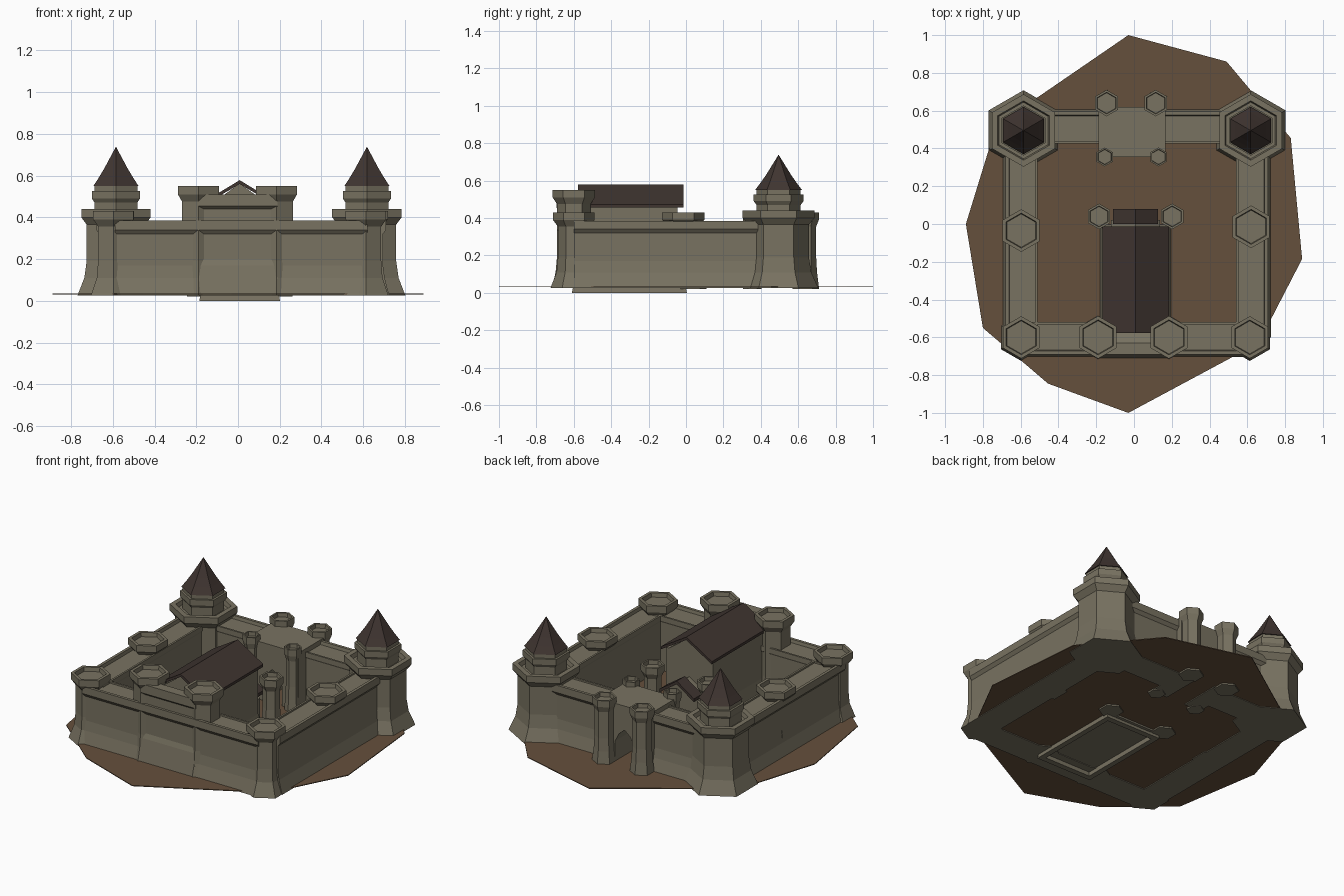
import bpy, bmesh
from math import sin, cos, pi
from mathutils import Vector

if "Cube" in bpy.data.objects:
    bpy.data.objects.remove(bpy.data.objects["Cube"])


def material(name, rgb):
    m = bpy.data.materials.new(name)
    m.diffuse_color = (*rgb, 1)
    m.use_nodes = True
    m.node_tree.nodes["Principled BSDF"].inputs["Base Color"].default_value = m.diffuse_color
    return m


STONE = material("stone", (0.19, 0.17, 0.12))
ROOF = material("roof", (0.05, 0.035, 0.03))
EARTH = material("earth", (0.13, 0.08, 0.045))


def finish(name, bm, mat):
    bmesh.ops.recalc_face_normals(bm, faces=bm.faces)
    me = bpy.data.meshes.new(name)
    bm.to_mesh(me)
    bm.free()
    me.materials.append(mat)
    ob = bpy.data.objects.new(name, me)
    bpy.context.collection.objects.link(ob)
    return ob


def loft(name, rings, mat):
    """Skin a stack of equal-length point rings and cap both ends."""
    bm = bmesh.new()
    loops = [[bm.verts.new(p) for p in r] for r in rings]
    n = len(loops[0])
    for a, b in zip(loops, loops[1:]):
        for i in range(n):
            j = (i + 1) % n
            bm.faces.new((a[i], a[j], b[j], b[i]))
    bm.faces.new(loops[0])
    bm.faces.new(loops[-1])
    return finish(name, bm, mat)


def hexagonal(name, x, y, profile, mat=STONE):
    """Six-sided turned shape with corners pointing along y."""
    return loft(name, [[(x + r * sin(i * pi / 3), y + r * cos(i * pi / 3), z)
                        for i in range(6)] for r, z in profile], mat)


def extrude(name, profile, a, b, mat=STONE):
    """Sweep a (right-hand offset, z) profile straight from a to b."""
    a, b = Vector(a), Vector(b)
    d = (b - a).normalized()
    side = Vector((d.y, -d.x))
    return loft(name, [[(*(p + side * s), z) for s, z in profile] for p in (a, b)], mat)


def tower(name, x, y, base, shaft, cap, top, foot=0.025):
    """Flared foot, plain shaft, overhanging cap with a sunken floor."""
    hexagonal(name, x, y, [
        (base, foot), (shaft * 1.08, 0.11), (shaft, 0.19), (shaft, top - 0.075),
        (cap, top - 0.04), (cap, top), (cap * 0.82, top), (cap * 0.78, top - 0.025)])


# Ground sheet
outline = [(-.03, 1), (.49, .86), (.83, .455), (.89, -.185), (.66, -.63), (-.03, -1),
           (-.455, -.845), (-.8, -.55), (-.89, 0), (-.73, .52)]
loft("ground", [[(x, y, z) for x, y in outline] for z in (0.03, 0.035)], EARTH)

# Curtain walls, walked anticlockwise so the parapet faces outward
WALL = [(-.075, .025), (.105, .025), (.083, .11), (.075, .17), (.075, .32), (.09, .34),
        (.09, .385), (.072, .385), (.068, .365), (-.068, .365), (-.068, .375), (-.08, .375),
        (-.08, .345), (-.075, .335)]
L, R, F, B = -0.59, 0.62, -0.60, 0.505
extrude("front_wall", WALL, (L, F), (R, F))
extrude("right_wall", WALL, (R, F), (R, B))
extrude("back_wall_right", WALL, (R, B), (0.15, B))
extrude("back_wall_left", WALL, (-0.17, B), (L, B))
extrude("left_wall", WALL, (L, B), (L, F))

# Raised entrance front between the tall towers
extrude("entrance_front", [(-.03, .03), (.11, .03), (.085, .17), (.075, .2), (.075, .44),
                           (.092, .455), (.092, .51), (.03, .51), (-.03, .46)],
        (-0.19, F), (0.19, F))

# Small wall towers: front corners, side middles, tall front pair
for label, x in (("left", -0.597), ("right", 0.613)):
    tower("front_corner_tower_" + label, x, -0.60, 0.125, 0.085, 0.112, 0.43)
for label, x, y in (("left", -0.597, -0.035), ("right", 0.62, -0.015)):
    tower("side_tower_" + label, x, y, 0.108, 0.08, 0.113, 0.43)
for label, x in (("left", -0.19), ("right", 0.185)):
    tower("tall_front_tower_" + label, x, -0.60, 0.117, 0.09, 0.113, 0.55)

# Large back towers with upper drum and concave spire
for label, x in (("left", -0.585), ("right", 0.618)):
    tower("back_tower_" + label, x, 0.495, 0.213, 0.162, 0.192, 0.44)
    hexagonal("upper_drum_" + label, x, 0.495, [
        (.118, .38), (.118, .47), (.133, .49), (.133, .525), (.118, .525), (.118, .55)])
    hexagonal("spire_" + label, x, 0.495, [
        (.05, .55), (.125, .55), (.095, .59), (.066, .632), (.001, .737)], ROOF)

# Rear gatehouse with pointed passage and four turrets
extrude("gatehouse", [(-.178, .025), (-.178, .395), (.178, .395), (.178, .025), (.065, .025),
                      (.065, .16), (.04, .21), (0, .245), (-.04, .21), (-.065, .16),
                      (-.065, .025)], (-0.01, 0.355), (-0.01, 0.62))
for label, x in (("left", -0.145), ("right", 0.115)):
    tower("gate_outer_turret_" + label, x, 0.64, 0.072, 0.056, 0.07, 0.43, 0.02)
for label, x in (("left", -0.155), ("right", 0.13)):
    tower("gate_inner_turret_" + label, x, 0.355, 0.05, 0.04, 0.05, 0.425, 0.02)

# Great hall: hollow foot, battered walls, gable and roof
CX = 0.008


def rect(hx, y0, y1, z):
    return [(CX - hx, y0, z), (CX + hx, y0, z), (CX + hx, y1, z), (CX - hx, y1, z)]


loft("hall_walls", [rect(.16, -.575, -.03, .029), rect(.16, -.575, -.03, 0),
                    rect(.193, -.61, .005, 0), rect(.185, -.6, -.005, .05),
                    rect(.163, -.57, -.045, .17), rect(.163, -.57, -.045, .46)], STONE)
extrude("hall_gable", [(-.155, .45), (.155, .45), (0, .562)], (CX, -.565), (CX, -.045))
extrude("hall_roof", [(-.176, .455), (-.176, .472), (0, .578), (.176, .472), (.176, .455),
                      (0, .56)], (CX, -.578), (CX, -.014), ROOF)

# Porch and turrets at the hall's rear
extrude("porch", [(-.13, .02), (.13, .02), (.13, .235), (0, .32), (-.13, .235)],
        (CX, -.05), (CX, .02))
extrude("porch_roof", [(-.118, .24), (-.118, .26), (0, .34), (.118, .26), (.118, .24),
                       (0, .32)], (CX, .0), (CX, .08), ROOF)
for label, x in (("left", -0.185), ("right", 0.202)):
    tower("hall_turret_" + label, x, 0.04, 0.07, 0.05, 0.068, 0.38, 0.02)
